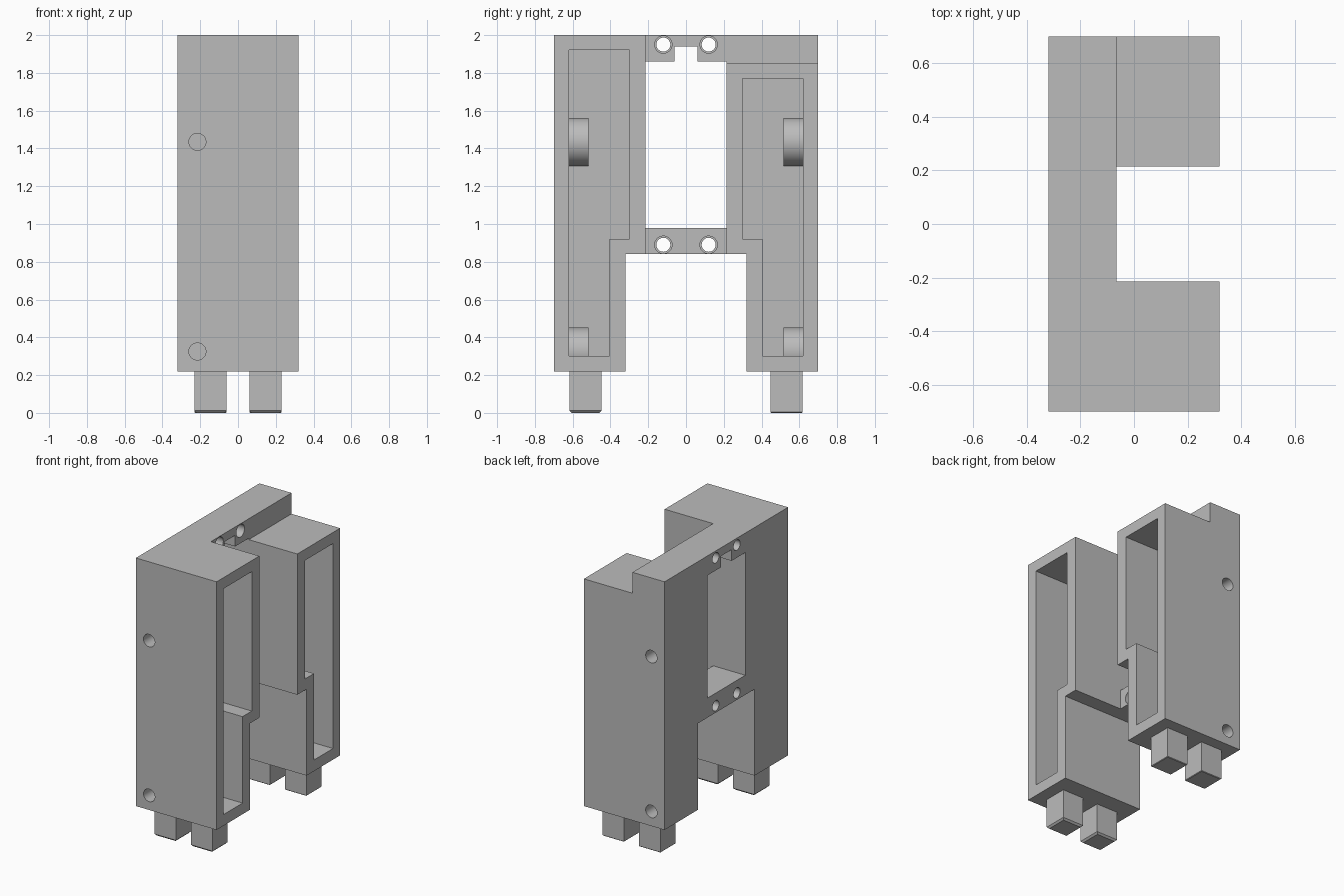
import bpy, bmesh, math
from mathutils import Matrix, Vector

cube = bpy.data.objects.get("Cube")
if cube:
    bpy.data.objects.remove(cube, do_unlink=True)

grey = bpy.data.materials.new("plain grey")
grey.use_nodes = True
colour = (0.5, 0.5, 0.5, 1)
grey.diffuse_color = colour
grey.node_tree.nodes["Principled BSDF"].inputs["Base Color"].default_value = colour


def make_object(name, bm):
    bmesh.ops.recalc_face_normals(bm, faces=bm.faces)
    mesh = bpy.data.meshes.new(name)
    bm.to_mesh(mesh)
    bm.free()
    mesh.materials.append(grey)
    obj = bpy.data.objects.new(name, mesh)
    bpy.context.collection.objects.link(obj)
    return obj


def prism(name, outline, x0, x1):
    """Extrude a (y, z) outline from x0 to x1."""
    bm = bmesh.new()
    face = bm.faces.new([bm.verts.new((x0, y, z)) for y, z in outline])
    top = bmesh.ops.extrude_face_region(bm, geom=[face])["geom"]
    verts = [v for v in top if isinstance(v, bmesh.types.BMVert)]
    bmesh.ops.translate(bm, verts=verts, vec=(x1 - x0, 0, 0))
    return make_object(name, bm)


def rect(y0, y1, z0, z1):
    return [(y0, z0), (y1, z0), (y1, z1), (y0, z1)]


def rod(name, start, end, radius):
    a, b = Vector(start), Vector(end)
    turn = (b - a).to_track_quat('Z', 'Y').to_matrix().to_4x4()
    bm = bmesh.new()
    bmesh.ops.create_cone(bm, cap_ends=True, segments=48, radius1=radius, radius2=radius,
                          depth=(b - a).length, matrix=Matrix.Translation((a + b) / 2) @ turn)
    return make_object(name, bm)


def cut(target, cutter):
    """Subtract the cutter, bake the result and drop the cutter."""
    mod = target.modifiers.new("cut", 'BOOLEAN')
    mod.operation = 'DIFFERENCE'
    mod.solver = 'EXACT'
    mod.object = cutter
    bpy.context.view_layer.update()
    deps = bpy.context.evaluated_depsgraph_get()
    mesh = bpy.data.meshes.new_from_object(target.evaluated_get(deps))
    target.modifiers.clear()
    target.data = mesh
    bpy.data.objects.remove(cutter, do_unlink=True)


# Main body: two legs joined by a bridge
half, leg, inner = 0.70, 0.32, 0.215
bridge_face, bridge_low = -0.065, 0.84
body = prism("bracket_body", [(-half, 0.22), (-leg, 0.22), (-leg, bridge_low), (leg, bridge_low),
                              (leg, 0.22), (half, 0.22), (half, 2), (-half, 2)], -0.32, 0.32)

# Open channel between the columns, and the lowered top of the back column
cut(body, prism("channel_cutter", rect(-inner, inner, 0.6, 2.2), bridge_face, 0.5))
cut(body, prism("step_cutter", rect(0.1, 0.9, 1.85, 2.2), bridge_face, 0.5))

# Window through the back plate with its small notch
cut(body, prism("window_cutter", [(-inner, 0.98), (inner, 0.98), (inner, 1.86), (0.06, 1.86),
                                  (0.06, 1.94), (-0.06, 1.94), (-0.06, 1.86), (-inner, 1.86)],
                -0.5, 0.0))

# Stepped pockets that leave round bosses standing, with blind side holes
hole_x, hole_heights = -0.215, (1.435, 0.325)
for side, top in ((-1, 1.92), (1, 1.77)):
    outline = [(0.62, 0.30), (0.405, 0.30), (0.405, 0.92), (0.30, 0.92), (0.30, top), (0.62, top)]
    pocket = prism("pocket_cutter", [(side * y, z) for y, z in outline], -0.24, 0.5)
    for z in hole_heights:
        cut(pocket, rod("boss", (hole_x, side * 0.515, z), (hole_x, side * 0.8, z), 0.127))
    cut(body, pocket)
    for z in hole_heights:
        cut(body, rod("side_hole", (hole_x, side * 0.55, z), (hole_x, side * 0.8, z), 0.045))

# Counterbored screw holes in the bridge
for y in (-0.12, 0.12):
    for z in (0.89, 1.95):
        cut(body, rod("screw_hole", (-0.5, y, z), (0.1, y, z), 0.037))
        cut(body, rod("counterbore", (-0.15, y, z), (0.1, y, z), 0.046))

bpy.ops.object.select_all(action='DESELECT')
body.select_set(True)
bpy.context.view_layer.objects.active = body
bpy.ops.object.shade_smooth_by_angle(angle=math.radians(30))

# Square pegs under the legs, with chamfered feet
for side, label, chamfer in ((-1, "front", 0.012), (1, "back", 0.004)):
    for x, hand in ((-0.145, "right"), (0.145, "left")):
        bm = bmesh.new()
        bmesh.ops.create_cube(bm, size=1, matrix=Matrix.Translation((x, side * 0.532, 0.11))
                              @ Matrix.Diagonal((0.17, 0.17, 0.22, 1)))
        foot = [e for e in bm.edges if all(v.co.z < 0.01 for v in e.verts)]
        bmesh.ops.bevel(bm, geom=foot, offset=chamfer, segments=1, affect='EDGES')
        make_object(f"{label}_{hand}_peg", bm)
